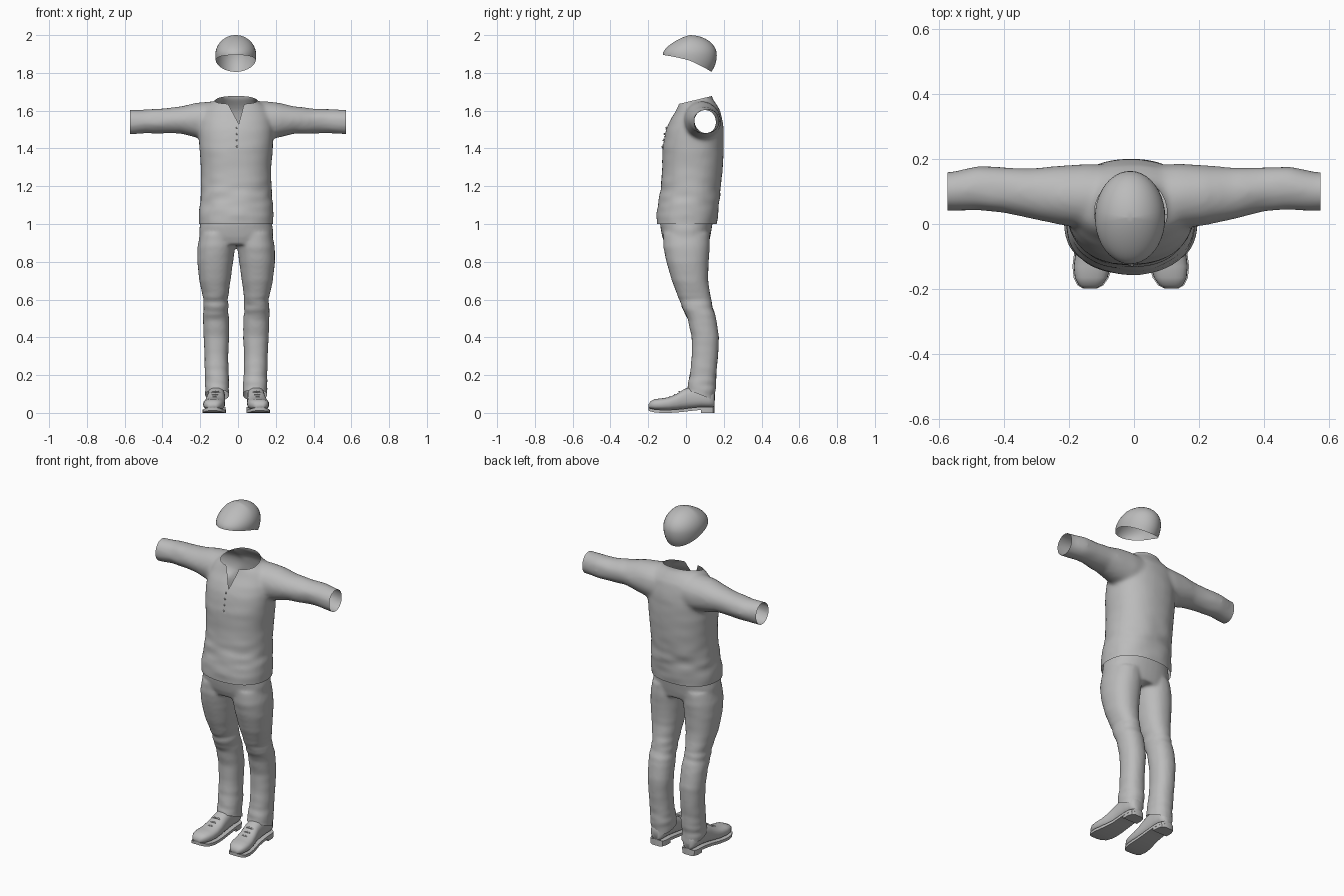
import bpy, bmesh, math
from mathutils import Vector, noise
from mathutils.bvhtree import BVHTree

if "Cube" in bpy.data.objects:
    bpy.data.objects.remove(bpy.data.objects["Cube"])

CX = -0.01  # body centre line
mat = bpy.data.materials.new("plain_grey")
mat.diffuse_color = (0.5, 0.5, 0.5, 1)
mat.use_nodes = True
mat.node_tree.nodes["Principled BSDF"].inputs["Base Color"].default_value = mat.diffuse_color


def make(name, bm, angle=50):
    bmesh.ops.recalc_face_normals(bm, faces=bm.faces)
    me = bpy.data.meshes.new(name)
    bm.to_mesh(me)
    ob = bpy.data.objects.new(name, me)
    bpy.context.collection.objects.link(ob)
    me.materials.append(mat)
    bpy.ops.object.select_all(action='DESELECT')
    ob.select_set(True)
    bpy.context.view_layer.objects.active = ob
    bpy.ops.object.shade_smooth_by_angle(angle=math.radians(angle))
    return ob


def loft(bm, rings, n=32, power=2.0):
    """Capped tube through rings of (centre, u axis, v axis)."""
    def bend(t):
        return math.copysign(abs(t) ** (2 / power), t)
    rows = []
    for c, u, v in rings:
        rows.append([bm.verts.new(Vector(c)
                     + Vector(u) * bend(math.cos(2 * math.pi * i / n))
                     + Vector(v) * bend(math.sin(2 * math.pi * i / n))) for i in range(n)])
    for a, b in zip(rows, rows[1:]):
        for i in range(n):
            bm.faces.new((a[i], a[(i + 1) % n], b[(i + 1) % n], b[i]))
    bm.faces.new(rows[0][::-1])
    bm.faces.new(rows[-1])


def upright(x0, x1, y0, y1, z):
    """Horizontal ring from its extents."""
    return (((x0 + x1) / 2, (y0 + y1) / 2, z), ((x1 - x0) / 2, 0, 0), (0, (y1 - y0) / 2, 0))


def fuse(bm, voxel=0.011, smooth=8):
    """Melt overlapping tubes into one cloth surface."""
    bmesh.ops.recalc_face_normals(bm, faces=bm.faces)
    ob = make("cloth_helper", bm)
    m = ob.modifiers.new("remesh", 'REMESH')
    m.mode, m.voxel_size = 'VOXEL', voxel
    m = ob.modifiers.new("smooth", 'SMOOTH')
    m.factor, m.iterations = 0.5, smooth
    ev = ob.evaluated_get(bpy.context.evaluated_depsgraph_get())
    out = bmesh.new()
    out.from_mesh(ev.to_mesh())
    ev.to_mesh_clear()
    bpy.data.objects.remove(ob)
    out.normal_update()
    return out


def cut(bm, co, no, clear=True):
    bmesh.ops.bisect_plane(bm, geom=bm.verts[:] + bm.edges[:] + bm.faces[:],
                           plane_co=co, plane_no=no, clear_outer=clear)


# Shirt: torso and sleeves fused, then opened at hem, cuffs and neck
bm = bmesh.new()
torso = [(0.94, .197, -.15, .16), (1.0, .197, -.155, .163), (1.04, .199, -.156, .17),
         (1.1, .194, -.147, .172), (1.2, .185, -.132, .185), (1.3, .186, -.126, .195),
         (1.4, .195, -.125, .2), (1.5, .198, -.106, .2), (1.55, .192, -.083, .193),
         (1.6, .175, -.055, .182), (1.63, .15, -.042, .165), (1.65, .115, -.036, .15),
         (1.67, .098, -.036, .137), (1.72, .1, -.036, .137)]
loft(bm, [upright(CX - r, CX + r, a, b, z) for z, r, a, b in torso], 48, 2.25)
arm = [(.62, .1, 1.54, .058, .064), (.56, .1, 1.54, .06, .065), (.48, .11, 1.544, .067, .064),
       (.4, .105, 1.546, .068, .067), (.3, .093, 1.55, .08, .072), (.22, .088, 1.55, .092, .092),
       (.14, .085, 1.545, .1, .105), (.03, .08, 1.545, .1, .105)]
for s in (-1, 1):
    loft(bm, [((s * x, y, z), (0, ry, 0), (0, 0, rz)) for x, y, z, ry, rz in arm])
bm = fuse(bm)
for v in bm.verts:  # soft folds, stronger near the hem and the elbows
    w = .006 * max(0, 1 - abs(v.co.z - 1.13) / .15) + .004 * max(0, 1 - abs(abs(v.co.x) - .42) / .15)
    v.co += v.normal * (w + .0015) * noise.noise(Vector((v.co.x * 9, v.co.y * 9, v.co.z * 20)))
cut(bm, (0, 0, 1.0), (0, 0, -1))
for s in (-1, 1):
    cut(bm, (s * .573, 0, 0), (s, 0, 0))
cut(bm, (0, -.036, 1.636), (0, -.24, 1))
# open V at the collar
edges = [((.004, 0, 1.53), (-.13, 0, -.07)), ((.004, 0, 1.53), (.13, 0, -.035))]
for co, no in edges:
    cut(bm, co, no, False)
gone = [f for f in bm.faces if f.calc_center_median().y < .03 and all(
    (f.calc_center_median() - Vector(co)).dot(Vector(no)) < 0 for co, no in edges)]
bmesh.ops.delete(bm, geom=gone, context='FACES')
bm.normal_update()
tree = BVHTree.FromBMesh(bm)
make("shirt", bm, 60)


def front(x, z, off):
    hit = tree.ray_cast(Vector((x, -1, z)), Vector((0, 1, 0)))[0]
    return Vector((x, (hit.y if hit else -.1) - off, z))


# Placket strip and buttons below the V
bm = bmesh.new()
rows = [[bm.verts.new(front(x, 1.395 + .0165 * k, .003)) for x in (-.018, -.004, .01)] for k in range(9)]
for a, b in zip(rows, rows[1:]):
    for i in range(2):
        bm.faces.new((a[i], a[i + 1], b[i + 1], b[i]))
make("placket", bm)
bm = bmesh.new()
for k in range(4):
    r = bmesh.ops.create_uvsphere(bm, u_segments=10, v_segments=6, radius=.005)
    bmesh.ops.translate(bm, verts=r['verts'], vec=front(-.006, 1.41 + .033 * k, .003))
make("buttons", bm)

# Trousers: hips and two legs fused, then opened at waist and ankles
bm = bmesh.new()
hips = [(.89, .19, -.11, .12), (.93, .195, -.125, .128), (.97, .196, -.133, .135),
        (1.0, .19, -.138, .14), (1.06, .18, -.13, .15)]
loft(bm, [upright(CX - r, CX + r, a, b, z) for z, r, a, b in hips], 40, 2.3)
leg = [(.0, .037, .16, .0, .15), (.1, .037, .164, .0, .155), (.15, .037, .166, .01, .158),
       (.2, .039, .166, .02, .16), (.3, .042, .167, .03, .17), (.4, .037, .172, .03, .175),
       (.5, .038, .176, .008, .16), (.55, .042, .175, -.018, .145), (.6, .044, .173, -.036, .133),
       (.7, .03, .195, -.075, .117), (.8, .016, .206, -.104, .12), (.88, .006, .204, -.12, .126),
       (.95, .005, .19, -.12, .125)]
for s in (-1, 1):
    loft(bm, [upright(CX + s * a, CX + s * b, c, d, z) for z, a, b, c, d in leg], 32, 2.2)
bm = fuse(bm, .0095, 6)
for v in bm.verts:  # creases at knees and ankles
    w = .005 * max(0, 1 - abs(v.co.z - .57) / .1) + .005 * max(0, 1 - abs(v.co.z - .14) / .12)
    v.co += v.normal * (w + .001) * noise.noise(Vector((v.co.x * 8, v.co.y * 8, v.co.z * 28)))
cut(bm, (0, 0, 1.03), (0, 0, 1))
cut(bm, (0, 0, .125), (0, -.06, -.155))
make("trousers", bm, 60)

# Shoes: (y, half width, bottom, top), toes turned slightly outwards
upper = [(-.198, .018, .026, .045), (-.188, .036, .022, .062), (-.165, .05, .016, .073),
         (-.13, .057, .014, .077), (-.09, .056, .014, .083), (-.05, .052, .016, .1),
         (-.01, .047, .02, .126), (.03, .046, .025, .14), (.08, .045, .03, .14),
         (.12, .044, .03, .13), (.143, .036, .03, .115), (.152, .02, .035, .1)]


def foot_x(s, y):
    return CX + s * (.105 + .02 * max(0, -y) / .2)


def plate(bm, s, ys, lift, thick, grow):
    """Flat outline of the shoe between two y limits."""
    pts = [(y, w + grow, b) for y, w, b, t in upper if ys[0] <= y <= ys[1]]
    side = [(foot_x(s, y) + w, y, b) for y, w, b in pts]
    side += [(foot_x(s, y) - w, y, b) for y, w, b in pts[::-1]]
    low = [bm.verts.new((x, y, lift(b))) for x, y, b in side]
    top = [bm.verts.new((x, y, lift(b) + thick(b))) for x, y, b in side]
    n, m = len(side), len(pts)
    for i in range(n):
        j = (i + 1) % n
        bm.faces.new((low[i], low[j], top[j], top[i]))
    for i in range(m - 1):
        for r in (low, top):
            bm.faces.new((r[i], r[i + 1], r[n - 2 - i], r[n - 1 - i]))


for s, side in ((-1, "right"), (1, "left")):
    bm = bmesh.new()
    loft(bm, [((foot_x(s, y), y, (b + t) / 2), (w, 0, 0), (0, 0, (t - b) / 2))
              for y, w, b, t in upper], 24, 2.5)
    make(side + "_shoe", bm, 60)
    bm = bmesh.new()
    plate(bm, s, (-.2, .16), lambda b: b - .014, lambda b: .016, .004)
    make(side + "_sole", bm, 40)
    bm = bmesh.new()
    plate(bm, s, (.06, .16), lambda b: 0, lambda b: .022, .003)
    make(side + "_heel", bm, 40)
    # laces arched over the instep
    bm = bmesh.new()
    for y, z in ((-.085, .083), (-.06, .095), (-.035, .111)):
        path = [(foot_x(s, y) + .032 * t, y + .008 * t * t, z + .002 - .012 * t * t)
                for t in (-1, -.5, 0, .5, 1)]
        loft(bm, [(p, (0, .004, .002), (0, -.002, .004)) for p in path], 8)
    make(side + "_laces", bm)

# Cap: dome whose rim rises from the nape to the peak
bm = bmesh.new()
N, M = 40, 14
rows = []
for k in range(M):
    row = []
    for i in range(N):
        th = 2 * math.pi * i / N
        back = math.cos(th)
        phi0 = -.2 - .44 * back if back > 0 else -.2 * (1 + back)
        phi = phi0 + (math.pi / 2 - phi0) * k / M
        h = math.sin(phi) * (.105 if phi > 0 else .15)
        if back < 0:
            h *= 1 + .33 * back * math.cos(phi)
        row.append(bm.verts.new((-.012 + .108 * math.sin(th) * math.cos(phi),
                                 .02 + .143 * back * math.cos(phi), 1.895 + h)))
    rows.append(row)
tip = bm.verts.new((-.012, .02, 2.0))
for a, b in zip(rows, rows[1:]):
    for i in range(N):
        bm.faces.new((a[i], a[(i + 1) % N], b[(i + 1) % N], b[i]))
for i in range(N):
    bm.faces.new((rows[-1][i], rows[-1][(i + 1) % N], tip))
make("cap", bm, 60)
